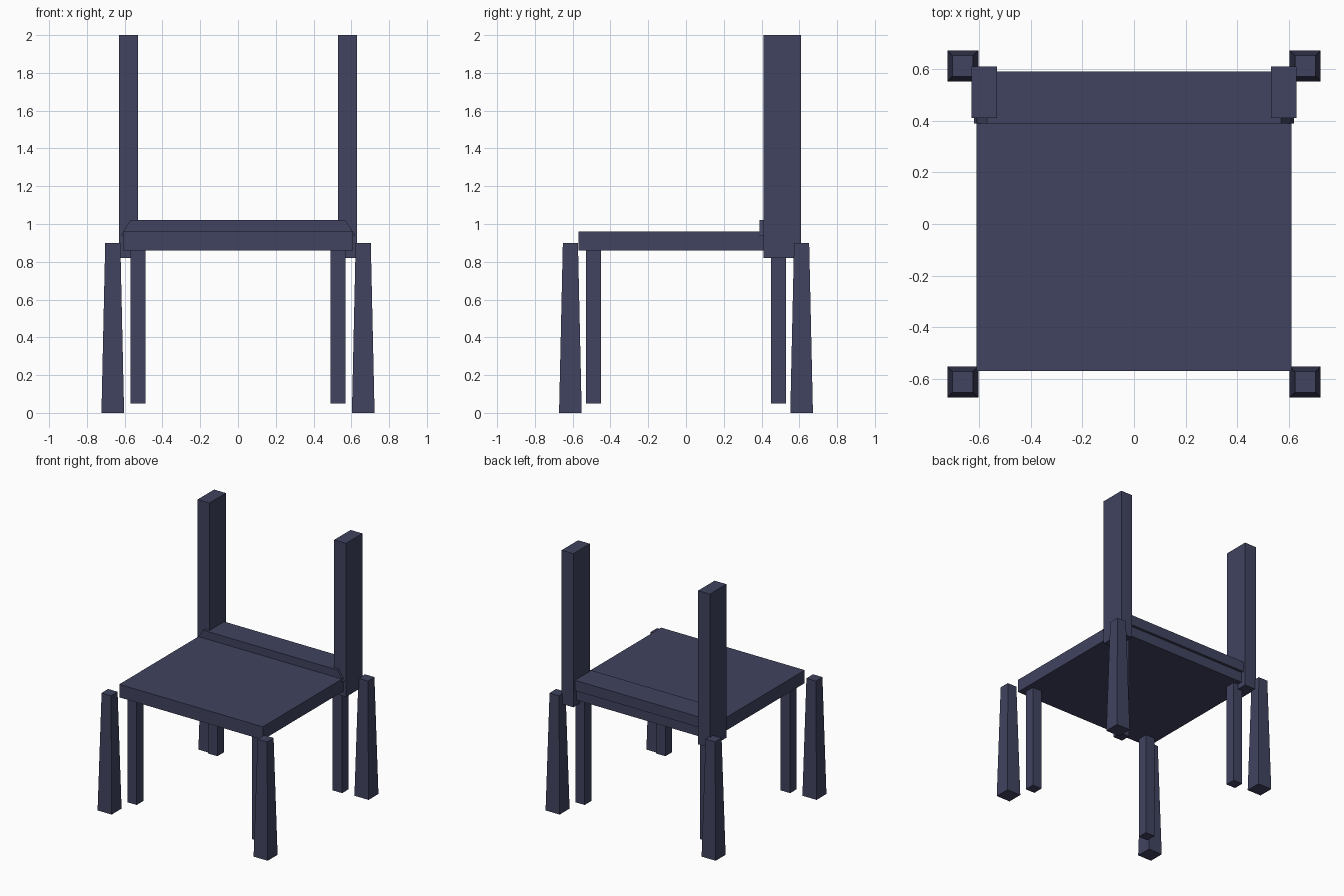
import bpy, bmesh

if "Cube" in bpy.data.objects:
    bpy.data.objects.remove(bpy.data.objects["Cube"])

mat = bpy.data.materials.new("dark_blue")
mat.diffuse_color = (0.052, 0.056, 0.115, 1)
mat.use_nodes = True
mat.node_tree.nodes["Principled BSDF"].inputs["Base Color"].default_value = mat.diffuse_color


def block(name, x, y, z, top_x=None, top_y=None):
    """Box spanning three (min, max) ranges; the top may be narrower than the base."""
    top_x, top_y = top_x or x, top_y or y
    bm = bmesh.new()
    bmesh.ops.create_cube(bm, size=1)
    for v in bm.verts:
        i, j, k = (int(c > 0) for c in v.co)
        v.co = ((top_x if k else x)[i], (top_y if k else y)[j], z[k])
    mesh = bpy.data.meshes.new(name)
    bm.to_mesh(mesh)
    bm.free()
    mesh.materials.append(mat)
    obj = bpy.data.objects.new(name, mesh)
    bpy.context.collection.objects.link(obj)
    return obj


def around(c, half):
    return (c - half, c + half)


# Seat panel
block("seat", (-0.61, 0.61), (-0.57, 0.57), (0.86, 0.96))

# Raised rail along the rear of the seat, with sloping ends
block("rear_rail", (-0.62, 0.62), (0.39, 0.59), (0.94, 1.02),
      top_x=(-0.57, 0.57))

for sx, side in ((-1, "left"), (1, "right")):
    # Tall back posts
    block(f"back_post_{side}", around(sx * 0.58, 0.05), (0.41, 0.61), (0.82, 2.0))

    for sy, end in ((-1, "front"), (1, "rear")):
        # Straight inner legs under the seat
        block(f"inner_leg_{end}_{side}", around(sx * 0.53, 0.04),
              around(sy * 0.49, 0.04), (0.05, 0.86))
        # Tapered outer legs
        cx, cy = sx * 0.663, sy * 0.612
        block(f"outer_leg_{end}_{side}", around(cx, 0.06), around(cy, 0.06), (0, 0.9),
              top_x=around(cx, 0.04), top_y=around(cy, 0.04))
